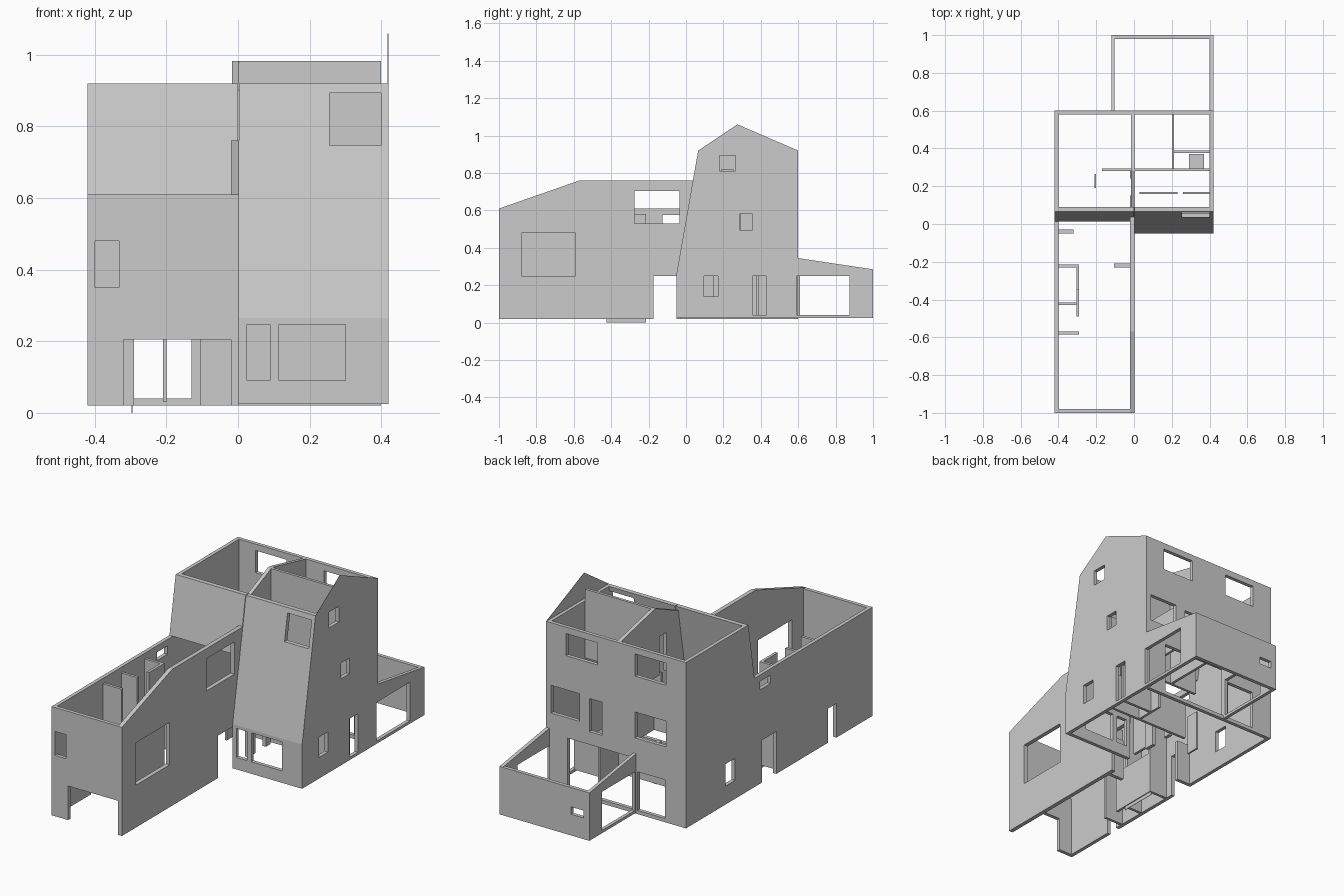
import bpy, bmesh

if "Cube" in bpy.data.objects:
    bpy.data.objects.remove(bpy.data.objects["Cube"])


def prism(name, axis, a, b, profile):
    """Extrude a profile along x (profile is y,z) or along y (profile is x,z)."""
    bm = bmesh.new()
    pt = (lambda p, d: (d, p[0], p[1])) if axis == 'x' else (lambda p, d: (p[0], d, p[1]))
    face = bm.faces.new([bm.verts.new(pt(p, a)) for p in profile])
    ext = bmesh.ops.extrude_face_region(bm, geom=[face])
    move = (b - a, 0, 0) if axis == 'x' else (0, b - a, 0)
    bmesh.ops.translate(bm, vec=move, verts=[v for v in ext['geom'] if isinstance(v, bmesh.types.BMVert)])
    bmesh.ops.recalc_face_normals(bm, faces=bm.faces)
    me = bpy.data.meshes.new(name)
    bm.to_mesh(me)
    bm.free()
    ob = bpy.data.objects.new(name, me)
    bpy.context.collection.objects.link(ob)
    return ob


def rect(u0, u1, z0, z1):
    return [(u0, z0), (u1, z0), (u1, z1), (u0, z1)]


def wall(name, axis, a, b, profile, holes=()):
    """Wall panel with rectangular openings (u0, u1, z0, z1)."""
    ob = prism(name, axis, a, b, profile)
    cutters = []
    for h in holes:
        c = prism(name + "_cutter", axis, a - 0.06, b + 0.06, rect(*h))
        c.hide_render = True
        m = ob.modifiers.new("opening", 'BOOLEAN')
        m.operation, m.solver, m.object = 'DIFFERENCE', 'EXACT', c
        cutters.append(c)
    if cutters:
        dg = bpy.context.evaluated_depsgraph_get()
        mesh = bpy.data.meshes.new_from_object(ob.evaluated_get(dg))
        ob.modifiers.clear()
        ob.data = mesh
        for c in cutters:
            bpy.data.objects.remove(c)
    return ob


T = 0.02

# Long left wall: low along the front wing, full height along the main block
wall("left_wall", 'x', -.42, -.42 + T,
     [(-1, .02), (-1, .61), (.012, .61), (.065, .92), (.6, .92), (.6, .02)],
     [(-.125, -.035, .53, .575), (-.175, -.05, 0, .25), (-.69, -.62, 0, .205), (.18, .26, .12, .24)])

# Front wing
wall("front_wing_front_wall", 'y', -1, -1 + T, rect(-.40, -.02, .02, .61),
     [(-.32, -.0, 0, .205), (-.40, -.332, .35, .48)])
wall("front_wing_right_wall", 'x', -.02, 0.003,
     [(-1, .02), (-1, .61), (-.57, .76), (.037, .76), (-.05, .265), (-.05, .25), (-.175, .25), (-.175, .02)],
     [(-.88, -.59, .25, .48), (-.275, -.035, .53, .705)])

# Main block: sloped front, right wall with thin gable skin, back wall
prism("sloped_front_left", 'x', -.40, 0.0, [(.012, .61), (.065, .92), (.09, .92), (.035, .61)])
slope = prism("sloped_front_right", 'x', 0.003, .40,
              [(-.03, .265), (-.05, .265), (.065, .92), (.09, .92)])
skylight = prism("skylight_cutter", 'y', -.1, .2, rect(.255, .41, .747, .893))
skylight.hide_render = True
mod = slope.modifiers.new("opening", 'BOOLEAN')
mod.operation, mod.solver, mod.object = 'DIFFERENCE', 'EXACT', skylight
slope.data = bpy.data.meshes.new_from_object(slope.evaluated_get(bpy.context.evaluated_depsgraph_get()))
slope.modifiers.clear()
bpy.data.objects.remove(skylight)
wall("main_front_wall", 'y', -.05, -.03, rect(.003, .40, .025, .265),
     [(.025, .09, .09, .247), (.115, .30, .09, .247)])
wall("right_wall", 'x', .40, .42,
     [(-.05, .025), (-.05, .265), (.065, .92), (.6, .92), (.6, .345), (1, .285), (1, .025)],
     [(.18, .265, .81, .895), (.285, .355, .495, .58), (.095, .17, .14, .25),
      (.355, .43, .04, .25), (.59, .875, .04, .25)])
prism("gable_skin", 'x', .418, .42, [(.065, .92), (.275, 1.06), (.6, .92)])
wall("back_wall", 'y', .58, .6, rect(-.40, .40, .02, .92),
     [(.11, .30, .765, .885), (-.30, -.115, .765, .885), (.22, .39, .43, .58), (.083, .16, .39, .57),
      (-.30, -.115, .43, .57), (-.295, -.13, .04, .25), (-.10, .29, .04, .32)])

# Back wing
wall("back_wing_left_wall", 'x', -.12, -.102, [(.6, .025), (.6, .345), (1, .285), (1, .025)],
     [(.61, .89, .04, .25)])
wall("back_wing_back_wall", 'y', .98, 1, rect(-.102, .40, .025, .285), [(-.085, -.01, .14, .18)])

# Interior walls of the main block
prism("attic_cross_wall", 'y', .28, .295, rect(.003, .40, .61, .983))
wall("attic_long_wall", 'x', -.017, .003,
     [(.04, .61), (.09, .90), (.28, .983), (.30, .983), (.58, .92), (.58, .61)],
     [(.19, .25, .61, .82)])
inner = [  # axis, a, b, u0, u1, z0, z1
    ('x', .20, .213, .295, .58, .33, .58), ('x', -.015, 0, .295, .58, .33, .58),
    ('y', .28, .295, -.17, .40, .33, .58), ('y', .375, .39, .213, .40, .04, .25),
    ('y', .16, .17, .03, .23, .33, .58), ('y', .16, .17, .26, .40, .33, .58),
    ('x', -.21, -.20, .19, .265, .03, .25), ('x', -.02, 0, .24, .28, .03, .25),
    ('x', .20, .213, .295, .45, .04, .25), ('y', .28, .295, -.10, .40, .04, .25),
    ('x', -.02, 0, .09, .15, .03, .25), ('y', .295, .37, .29, .37, .33, .36),
    # partitions of the front wing
    ('y', -.05, -.03, -.40, -.32, .02, .25), ('y', -.23, -.215, -.40, -.29, .02, .58),
    ('x', -.305, -.29, -.49, -.23, .02, .25), ('x', -.305, -.29, -.35, -.23, .30, .58),
    ('y', -.43, -.415, -.40, -.305, .02, .58), ('y', -.585, -.57, -.40, -.29, .02, .58),
    ('y', -.23, -.21, -.105, -.02, .02, .25),
    # small sunken panel
    ('x', -.297, -.295, -.425, -.215, 0, .02),
]
for i, (axis, a, b, u0, u1, z0, z1) in enumerate(inner):
    prism(f"partition_{i + 1}", axis, a, b, rect(u0, u1, z0, z1))
